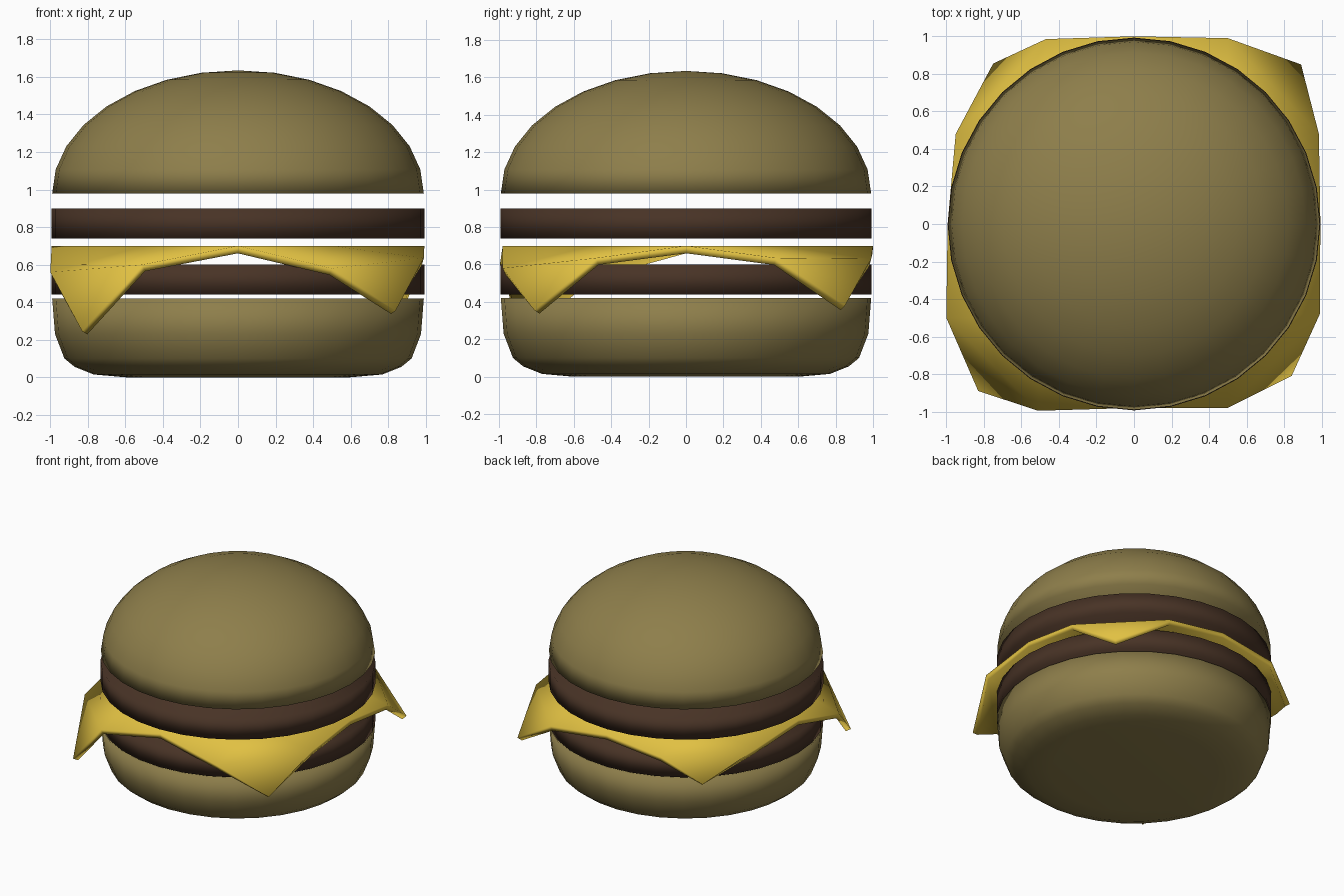
import bpy
from math import sin, cos, pi

if "Cube" in bpy.data.objects:
    bpy.data.objects.remove(bpy.data.objects["Cube"])

SIDES = 32


def material(name, rgb):
    m = bpy.data.materials.new(name)
    m.diffuse_color = (*rgb, 1)
    m.use_nodes = True
    m.node_tree.nodes["Principled BSDF"].inputs["Base Color"].default_value = m.diffuse_color
    return m


BUN = material("bun", (0.27, 0.21, 0.07))
MEAT = material("meat", (0.065, 0.033, 0.019))
CHEESE = material("cheese", (0.75, 0.53, 0.055))


def make(name, verts, faces, mat):
    me = bpy.data.meshes.new(name)
    me.from_pydata(verts, [], faces)
    me.materials.append(mat)
    for p in me.polygons:
        p.use_smooth = True
    ob = bpy.data.objects.new(name, me)
    bpy.context.collection.objects.link(ob)
    return ob


def lathe(name, profile, mat):
    """Spin an (r, z) profile, listed bottom to top, and cap both ends."""
    verts = [(r * cos(2 * pi * i / SIDES), r * sin(2 * pi * i / SIDES), z)
             for r, z in profile for i in range(SIDES)]
    faces = []
    for k in range(len(profile) - 1):
        a, b = k * SIDES, (k + 1) * SIDES
        for i in range(SIDES):
            j = (i + 1) % SIDES
            faces.append((a + i, a + j, b + j, b + i))
    top = (len(profile) - 1) * SIDES
    # fan the caps to a centre point
    for start, z, up in ((0, profile[0][1], False), (top, profile[-1][1], True)):
        verts.append((0, 0, z))
        c = len(verts) - 1
        for i in range(SIDES):
            a, b = start + i, start + (i + 1) % SIDES
            faces.append((c, a, b) if up else (c, b, a))
    return make(name, verts, faces, mat)


# Buns
lathe("bottom_bun", [(0.60, 0.0), (0.77, 0.015), (0.87, 0.055), (0.925, 0.10),
                     (0.975, 0.23), (0.99, 0.42)], BUN)
dome = [(0.99 * cos(pi * k / 16), 0.98 + 0.655 * sin(pi * k / 16)) for k in range(8)]
dome_ob = lathe("top_bun", dome, BUN)
dome_ob.data.vertices[-1].co.z = 0.98 + 0.655

# Patties
for name, z in (("lower_patty", 0.44), ("upper_patty", 0.74)):
    lathe(name, [(0.993, z), (0.993, z + 0.16)], MEAT)

# Cheese slice: flat 5 x 5 grid with drooping rim points
droop = {
    (0, 0): (-0.83, -0.89, 0.245), (4, 0): (0.84, -0.81, 0.355),
    (4, 4): (0.89, 0.85, 0.38), (0, 4): (-0.75, 0.855, 0.45),
    (1, 0): (-0.51, -0.995, 0.60), (3, 0): (0.50, -0.98, 0.58),
    (0, 1): (-1.0, -0.50, 0.56), (0, 3): (-0.95, 0.48, 0.64),
    (4, 1): (0.99, -0.48, 0.635), (4, 3): (0.985, 0.48, 0.635),
    (1, 4): (-0.47, 0.985, 0.64), (3, 4): (0.50, 0.99, 0.63),
    (2, 0): (0, -0.98, 0.70), (4, 2): (0.993, 0, 0.70),
    (0, 2): (-0.993, 0, 0.70), (2, 4): (0, 1.0, 0.70),
}
verts = [droop.get((i, j), (i / 2 - 1, j / 2 - 1, 0.70))
         for j in range(5) for i in range(5)]
faces = []
for j in range(4):
    for i in range(4):
        a = j * 5 + i
        b, c, d = a + 1, a + 6, a + 5
        # fold every quad across the corner direction
        if (i < 2) == (j < 2):
            faces += [(a, b, d), (b, c, d)]
        else:
            faces += [(a, b, c), (a, c, d)]
slice_ob = make("cheese_slice", verts, faces, CHEESE)
mod = slice_ob.modifiers.new("thickness", 'SOLIDIFY')
mod.thickness = 0.04
mod.offset = -1
